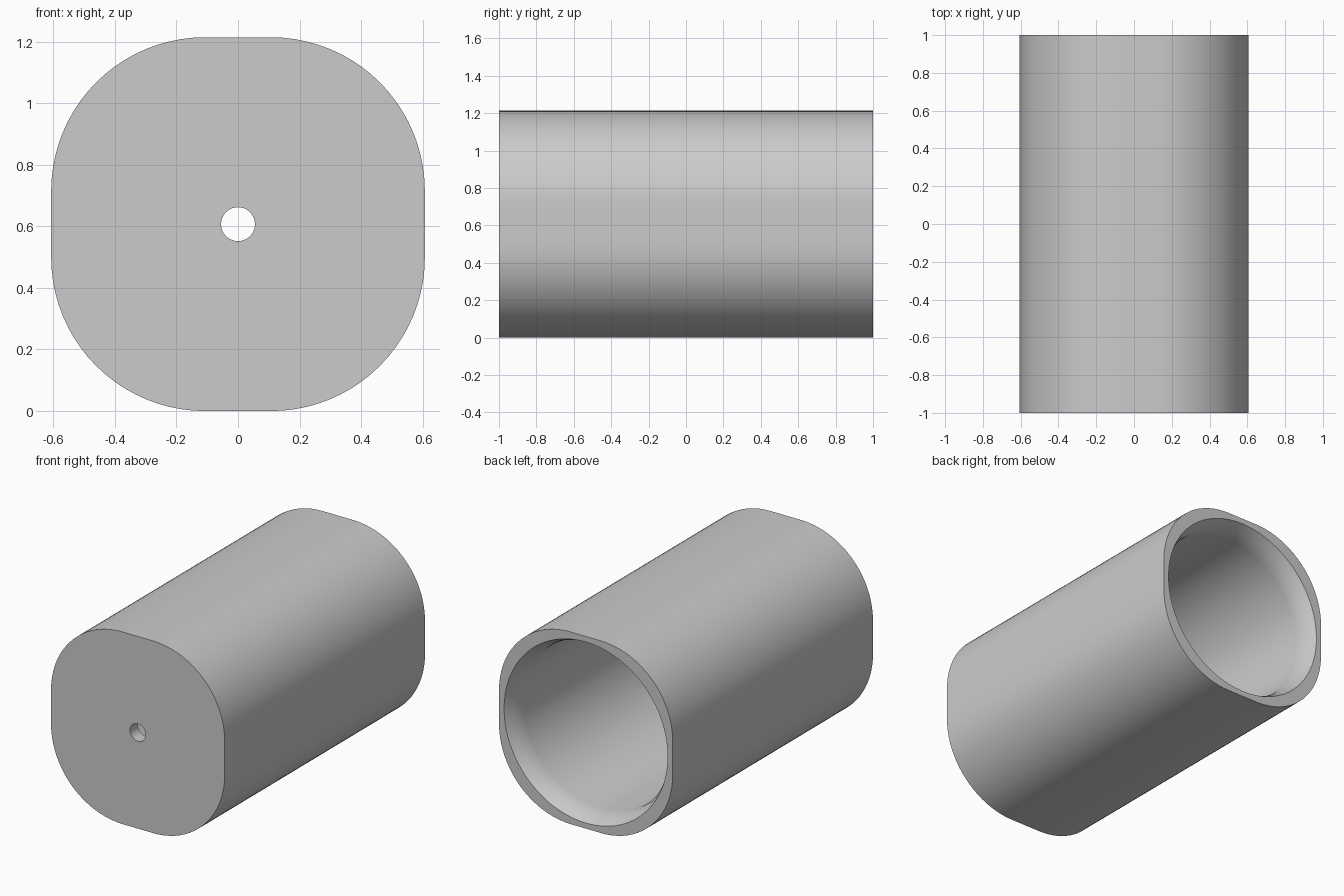
import bpy, bmesh, math

cube = bpy.data.objects.get("Cube")
if cube:
    bpy.data.objects.remove(cube, do_unlink=True)

HALF = 0.607      # half width of the rounded square
CORNER = 0.5      # corner radius
STEPS = 20        # segments per corner
FLAT = 4          # segments per flat side

grey = bpy.data.materials.new("light_grey")
grey.use_nodes = True
colour = (0.6, 0.6, 0.6, 1.0)
grey.diffuse_color = colour
grey.node_tree.nodes["Principled BSDF"].inputs["Base Color"].default_value = colour


def rounded_square():
    """Outline of the body as (x, z) around the axis."""
    inset = HALF - CORNER
    points = []
    for quarter in range(4):
        turn = quarter * math.pi / 2
        c, s = math.cos(turn), math.sin(turn)
        side = [(inset + CORNER * math.cos(a), inset + CORNER * math.sin(a))
                for a in (i / STEPS * math.pi / 2 for i in range(STEPS + 1))]
        side += [(inset - 2 * inset * i / FLAT, HALF) for i in range(1, FLAT)]
        points += [(x * c - z * s, x * s + z * c) for x, z in side]
    return points


outline = rounded_square()


def circle(radius):
    """Circle whose points line up with the outline by angle."""
    return [(x * radius / math.hypot(x, z), z * radius / math.hypot(x, z))
            for x, z in outline]


# Cross-sections in order: front face, outer skin, flared mouth, bore, floor
sections = [
    (circle(0.055), -1), (outline, -1), (outline, 1),
    (circle(0.572), 1), (circle(0.548), 0.95), (circle(0.534), 0.9),
    (circle(0.53), 0.86), (circle(0.53), -0.92), (circle(0.055), -0.92),
]

bm = bmesh.new()
rings = [[bm.verts.new((x, y, z + HALF)) for x, z in shape]
         for shape, y in sections]
count = len(outline)
for k, ring in enumerate(rings):
    after = rings[(k + 1) % len(rings)]
    for i in range(count):
        j = (i + 1) % count
        bm.faces.new((ring[i], ring[j], after[j], after[i]))
bmesh.ops.recalc_face_normals(bm, faces=bm.faces)

mesh = bpy.data.meshes.new("hollow_body")
bm.to_mesh(mesh)
bm.free()
mesh.materials.append(grey)
body = bpy.data.objects.new("hollow_body", mesh)
bpy.context.collection.objects.link(body)

# Smooth walls with crisp rims
bpy.ops.object.select_all(action="DESELECT")
body.select_set(True)
bpy.context.view_layer.objects.active = body
bpy.ops.object.shade_smooth_by_angle(angle=math.radians(30))
